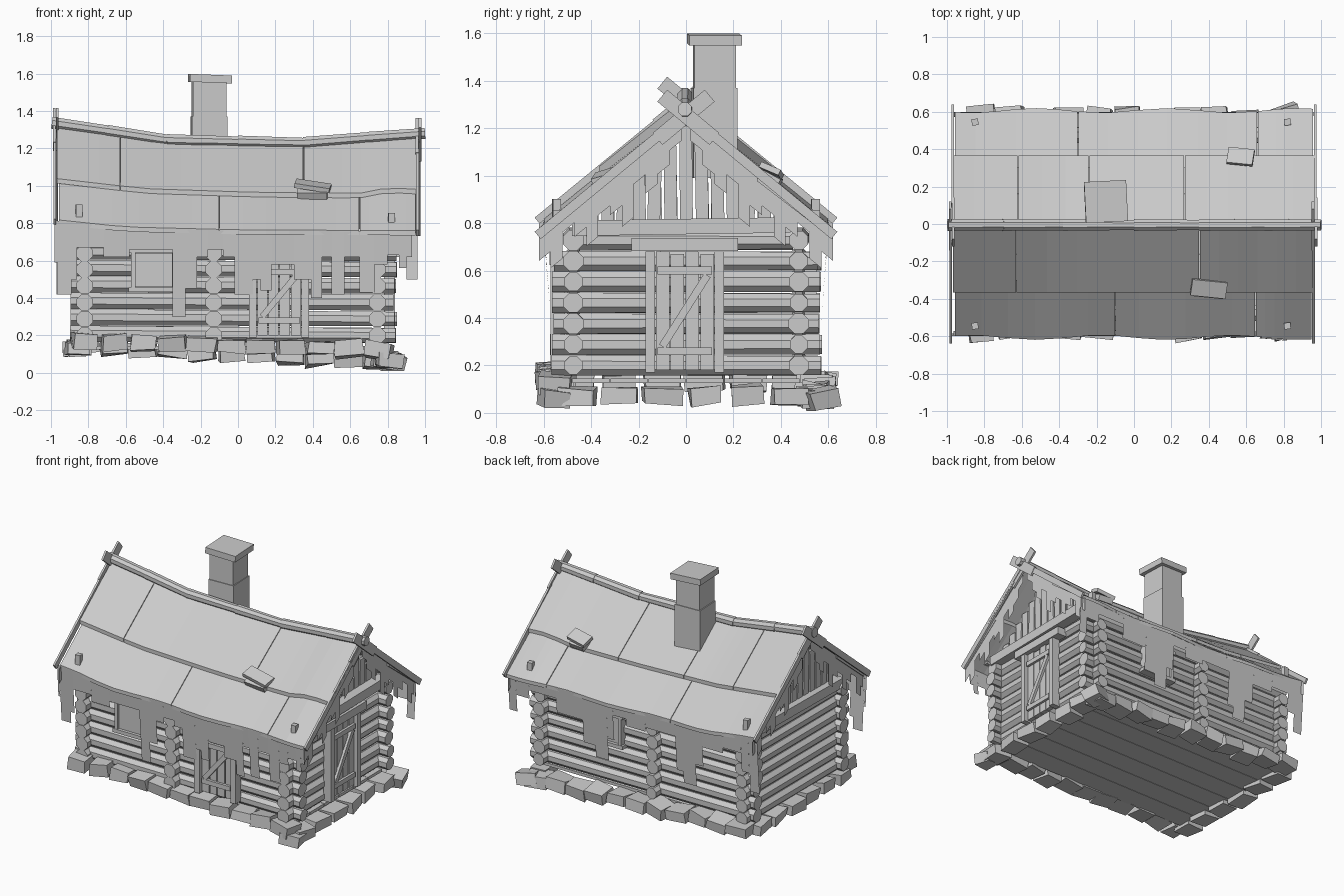
import bpy, bmesh, math, random
from mathutils import Vector, Matrix, Euler

if "Cube" in bpy.data.objects:
    bpy.data.objects.remove(bpy.data.objects["Cube"])

random.seed(4)
grey = bpy.data.materials.new("weathered grey")
grey.diffuse_color = (0.6, 0.6, 0.6, 1)
grey.use_nodes = True
grey.node_tree.nodes["Principled BSDF"].inputs["Base Color"].default_value = grey.diffuse_color
parts = {}


def bm_of(name):
    return parts.setdefault(name, bmesh.new())


def box(name, c, s, rot=(0, 0, 0), jitter=0.0):
    m = Matrix.Translation(c) @ Euler(rot).to_matrix().to_4x4() @ Matrix.Diagonal((*s, 1))
    vs = bmesh.ops.create_cube(bm_of(name), size=1, matrix=m)['verts']
    for v in vs:
        v.co += Vector([random.uniform(-jitter, jitter) for _ in range(3)])


def log(name, a, b, r, n=8):
    a, b = Vector(a), Vector(b)
    q = (b - a).to_track_quat('Z', 'Y').to_matrix().to_4x4()
    m = Matrix.Translation((a + b) / 2) @ q @ Matrix.Rotation(math.pi / n, 4, 'Z')
    bmesh.ops.create_cone(bm_of(name), cap_ends=True, segments=n, radius1=r,
                          radius2=r * random.uniform(0.85, 1), depth=(b - a).length, matrix=m)


def beam(name, a, b, w, t, normal):
    # flat board from a to b, width w across, thickness t along normal
    a, b, nrm = Vector(a), Vector(b), Vector(normal)
    d = (b - a).normalized()
    side = d.cross(nrm).normalized()
    m = Matrix((d, side, nrm)).transposed().to_4x4()
    m = Matrix.Translation((a + b) / 2) @ m @ Matrix.Diagonal(((b - a).length, w, t, 1))
    bmesh.ops.create_cube(bm_of(name), size=1, matrix=m)


def quad(name, pts):
    bm = bm_of(name)
    bm.faces.new([bm.verts.new(p) for p in pts])


def interp(tab, x):
    for (x0, z0), (x1, z1) in zip(tab, tab[1:]):
        if x <= x1:
            return z0 + (z1 - z0) * (x - x0) / (x1 - x0)
    return tab[-1][1]


# sagging roof lines: height against x
RIDGE = [(-.98, 1.33), (-.6, 1.275), (-.38, 1.24), (.35, 1.225), (.98, 1.275)]
MID = [(-.98, 1.04), (-.5, .985), (.1, .965), (.65, .96), (.8, .99), (.98, .98)]
EAVE = [(-.98, .82), (-.6, .78), (0, .765), (.98, .76)]


def slab(name, x0, x1, top, bottom, t=0.025):
    # roof panel between two curves, closed on all sides
    xs = [x0 + (x1 - x0) * i / 6 for i in range(7)]
    bm = bm_of(name)
    rows = []
    for x in xs:
        a, b = top(x), bottom(x)
        down = Vector((0, 0, t))
        rows.append([bm.verts.new(p) for p in (a, b, b - down, a - down)])
    for r, s in zip(rows, rows[1:]):
        for k in range(4):
            bm.faces.new((r[k], r[(k + 1) % 4], s[(k + 1) % 4], s[k]))
    bm.faces.new(rows[0])
    bm.faces.new(rows[-1][::-1])


# roof panels, two tiers per slope
for s, up, low in ((-1, (-.97, -.63, .35, .97), (-.96, -.1, .65, .95)),
                   (1, (-.97, -.62, -.24, .27, .97), (-.96, -.3, .66, .96))):
    for x0, x1 in zip(up, up[1:]):
        slab("upper_roof", x0 + .002, x1 - .002,
             lambda x: Vector((x, 0, interp(RIDGE, x))),
             lambda x: Vector((x, s * .365, interp(MID, x))))
    for x0, x1 in zip(low, low[1:]):
        slab("lower_roof", x0 + .002, x1 - .002,
             lambda x: Vector((x, s * .3, interp(MID, x) + .02)),
             lambda x: Vector((x, s * (.607 + .012 * math.sin(9 * x)), interp(EAVE, x))))
    # wooden pegs near the roof corners
    for x in (-.85, .82):
        box("roof_peg", (x, s * .545, interp(EAVE, x) + .06), (.035, .035, .07), (0, 0, .1))
# raised flaps on the roof
box("roof_flap", (.4, -.345, 1.0), (.19, .09, .025), (.3, .15, -.1))
box("roof_flap", (.4, -.345, .965), (.16, .09, .04), (.5, 0, -.1))
box("roof_flap", (.57, .36, 1.02), (.14, .09, .025), (-.4, -.15, -.1))
box("roof_flap", (.57, .36, .985), (.11, .08, .04), (-.5, 0, -.1))

# ridge pole following the sag
RX = (-.995, -.7, -.38, 0, .35, .7, 1.0)
for x0, x1 in zip(RX, RX[1:]):
    log("ridge_pole", (x0, -.005, interp(RIDGE, x0) + .005),
        (x1, -.005, interp(RIDGE, x1) + .005), .034)

# crossing barge boards at both gables
for x in (-.975, .965):
    zr, ze = interp(RIDGE, x), interp(EAVE, x)
    k = (zr - ze) / .62
    for s in (-1, 1):
        beam("barge_board", (x + s * .008, -s * .1, zr + k * .1 - .02), (x + s * .008, s * .12, zr - k * .12 - .02),
             .065, .014, (1, 0, 0))
        beam("barge_board", (x + s * .005, s * .1, zr - k * .1 - .01), (x + s * .005, s * .625, ze - .012),
             .04, .014, (1, 0, 0))

# ragged hanging fringe along the eaves: x start, bottom height
FRONT = [(-.98, .59), (-.965, .42), (-.89, .5), (-.86, .67), (-.72, .62), (-.58, .66),
         (-.35, .3), (-.28, .45), (-.22, .62), (-.16, .66), (-.08, .62), (-.02, .42),
         (.08, .5), (.12, .44), (.18, .58), (.3, .5), (.39, .4), (.45, .62), (.5, .42),
         (.57, .62), (.65, .43), (.73, .58), (.8, .63), (.86, .56), (.9, .62), (.93, 0)]
BACK = [(-.97, .42), (-.9, .55), (-.84, .68), (-.7, .64), (-.54, .5), (-.48, .34), (-.38, .42),
        (-.33, .66), (-.1, .63), (.05, .68), (.15, .5), (.2, .34), (.3, .42), (.39, .58),
        (.59, .68), (.8, .62), (.9, .5), (.96, 0)]
for s, tab in ((-1, FRONT), (1, BACK)):
    for (x0, zb), (x1, _) in zip(tab, tab[1:]):
        z0, z1 = interp(EAVE, x0) - .005, interp(EAVE, x1) - .005
        yb = s * (.6 - .08 * (.77 - zb))
        quad("eave_fringe", [(x0, s * .6, z0), (x1, s * .6, z1), (x1, yb, zb), (x0, yb, zb)])

# ragged fringe below the gable rakes
DROPS = (.1, .17, .06, .12, .2, .11, .15, .24, .1, .18, .14, .08)
for x in (-.95, .945):
    zr, ze = interp(RIDGE, x) - .03, interp(EAVE, x) - .02
    for s in (-1, 1):
        for i, d in enumerate(DROPS):
            y0, y1 = .62 - i * .05, .57 - i * .05
            a, b = [zr + (ze - zr) * y / .62 for y in (y0, y1)]
            quad("gable_fringe", [(x, s * y0, a), (x, s * y1, b), (x, s * y1, b - d), (x, s * y0, a - d)])

# log walls, with a cross wall in the middle
for i in range(7):
    z = .2 + .088 * i
    for s in (-1, 1):
        log("long_wall_log", (-.88 - random.uniform(0, .02), s * .475, z + .01),
            (.83 + random.uniform(0, .02), s * .475, z), .047)
    if i < 6:
        for x in (-.82, -.13, .745):
            e = random.uniform(.555, .575)
            log("cross_wall_log", (x, -e, z), (x, e, z), .047)
    else:
        for x in (-.82, .745):
            log("cross_wall_log", (x, -.45, z), (x, .45, z), .047)

# gable boards and tie beams
for x, lean in ((-.83, 1), (.77, -1)):
    box("tie_beam", (x + .01 - .03 * lean, -.02, .785), (.07, .92, .065), (.015, 0, 0))
    for j in range(-6, 7):
        y = j * .066
        top = interp(RIDGE, x) - .05 - abs(y) * .8
        if top > .84:
            box("gable_board", (x, y, (.8 + top) / 2), (.02, .054, top - .8), (random.uniform(-.03, .03), 0, 0))


def door(name, c, u, n, w, h):
    # plank door with posts, lintel and Z brace; u runs across, n points out
    c, u, n, up = Vector(c), Vector(u), Vector(n), Vector((0, 0, 1))
    for k in range(4):
        p = c + u * (w * (k - 1.5) / 4)
        beam(name + "_plank", p, p + up * (h - .01 * (k % 2)), w / 4 - .006, .03, n)
    for s in (-1, 1):
        p = c + u * (s * (w / 2 + .02)) + n * .01
        beam(name + "_frame", p - up * .01, p + up * h, .04, .06, n)
    p = c + up * (h + .03) + n * .01
    beam(name + "_frame", p - u * (w / 2 + .1), p + u * (w / 2 + .1), .055, .07, n)
    for za in (.08, h - .08):
        p = c + up * za + n * .02
        beam(name + "_brace", p - u * (w * .46), p + u * (w * .46), .032, .025, n)
    beam(name + "_brace", c - u * (w * .38) + up * .1 + n * .02, c + u * (w * .38) + up * (h - .1) + n * .02,
         .032, .024, n)


door("side_door", (.8, -.005, .18), (0, 1, 0), (1, 0, 0), .25, .5)
door("front_door", (.22, -.53, .2), (1, 0, 0), (0, -1, 0), .24, .42)

# windows
for x, s in ((-.45, -1), (.24, 1)):
    y = s * .525
    box("window_pane", (x, y, .55), (.2, .02, .18))
    for d in (-1, 1):
        box("window_frame", (x + d * .11, y, .55), (.025, .05, .21))
        box("window_frame", (x, y, .55 + d * .105), (.27, .055, .025))

# floor planks
for k in range(6):
    box("floor", (-.03, -.4 + k * .16, .135), (1.62, .157, .02))

# foundation stones, sinking towards the back right
for s in (-1, 1):
    for k in range(11):
        x = -.82 + k * .157
        z = .145 - .03 * x if s < 0 else .1 - .05 * x
        box("foundation_stone", (x, s * (.53 + random.uniform(0, .035)), z),
            (random.uniform(.12, .16), .13, random.uniform(.065, .085)),
            [random.uniform(-.15, .15) for _ in range(3)], .008)
for x, z in ((-.86, .13), (.79, .072)):
    for k in range(6):
        box("foundation_stone", (x + random.uniform(-.02, .02), -.46 + k * .18, z),
            (.12, random.uniform(.13, .17), random.uniform(.065, .085)),
            [random.uniform(-.12, .12) for _ in range(3)], .008)
box("foundation_stone", (.82, .57, .06), (.13, .12, .08), (.2, .1, .3), .008)
box("foundation_stone", (.81, -.56, .065), (.13, .11, .07), (0, .15, .2), .008)

# chimney
box("chimney", (-.155, .12, 1.18), (.19, .185, .38), (0, 0, .04))
box("chimney", (-.155, .12, 1.46), (.178, .175, .2), (0, 0, .04))
box("chimney_cap", (-.15, .12, 1.573), (.225, .22, .042), (0, .04, .05))

for name, bm in parts.items():
    bmesh.ops.recalc_face_normals(bm, faces=bm.faces)
    me = bpy.data.meshes.new(name)
    bm.to_mesh(me)
    bm.free()
    me.materials.append(grey)
    bpy.context.collection.objects.link(bpy.data.objects.new(name, me))
